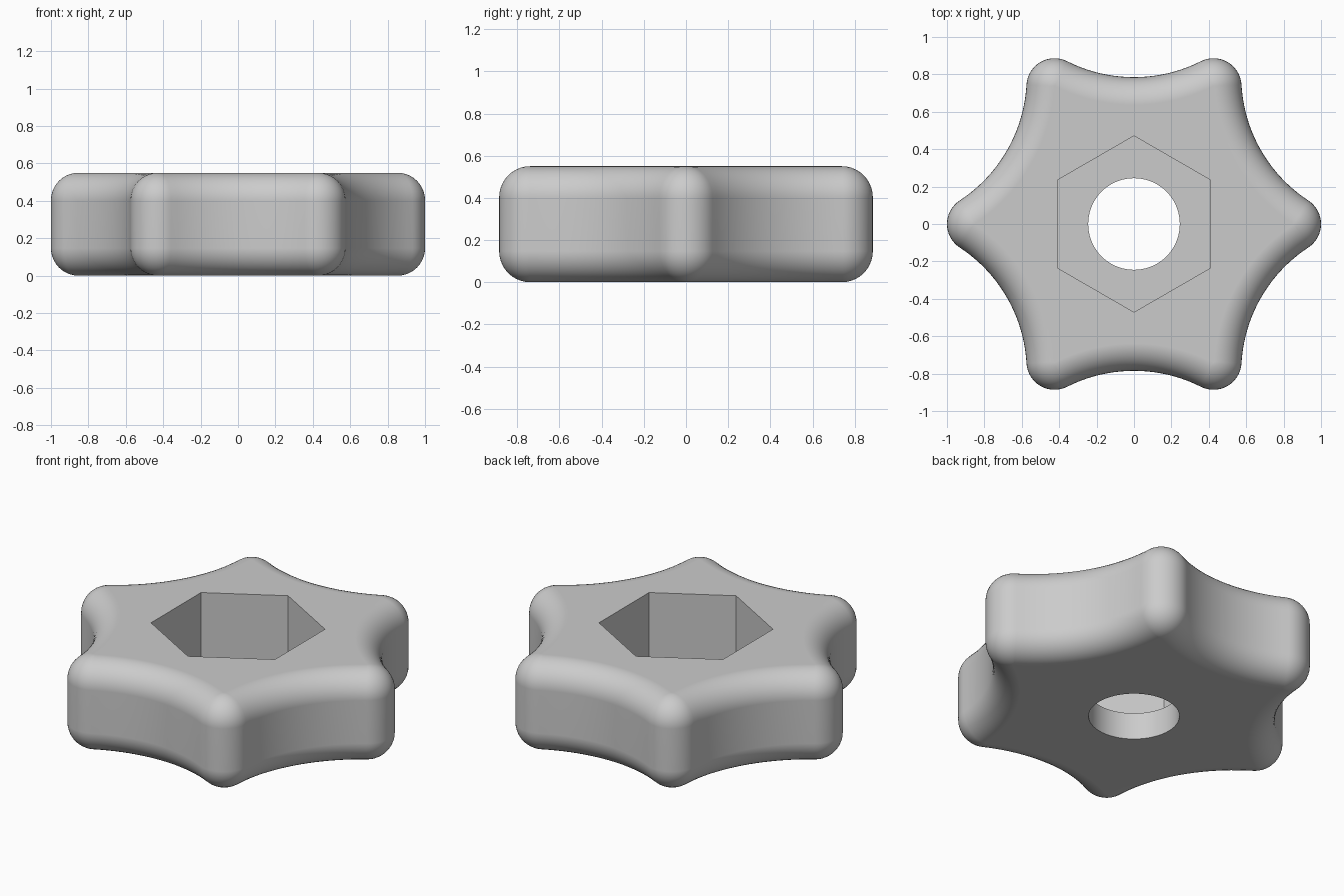
import bpy, bmesh, math
from mathutils import Vector

default = bpy.data.objects.get("Cube")
if default:
    bpy.data.objects.remove(default, do_unlink=True)

LOBES = 6
HEIGHT = 0.55
TIP_R = 0.15            # rounding of each lobe tip
TIP_C = 1.0 - TIP_R     # distance of the tip centres
VALLEY = 0.785          # distance of the scallop bottoms
FILLET = 0.147          # rounding of top and bottom edges
SEAT_Z = 0.16           # floor of the hexagonal pocket

grey = bpy.data.materials.new("light grey")
grey.use_nodes = True
colour = (0.6, 0.6, 0.6, 1)
grey.diffuse_color = colour
grey.node_tree.nodes["Principled BSDF"].inputs["Base Color"].default_value = colour


def polar(radius, angle):
    return Vector((radius * math.cos(angle), radius * math.sin(angle)))


def outline():
    """Points and outward normals of tip arcs joined by tangent scallop arcs."""
    half = math.pi / LOBES
    tx, ty = TIP_C * math.cos(half), TIP_C * math.sin(half)
    k = VALLEY - tx
    scallop_r = (ty**2 + k**2 - TIP_R**2) / (2 * (TIP_R - k))
    centre = polar(VALLEY + scallop_r, half)
    a = math.atan2(centre.y, centre.x - TIP_C)
    points = []
    for lobe in range(LOBES):
        turn = 2 * half * lobe
        tip = polar(TIP_C, turn)
        hollow = polar(VALLEY + scallop_r, turn + half)
        for i in range(16):
            n = polar(1, turn - a + 2 * a * i / 16)
            points.append((tip + TIP_R * n, n))
        for i in range(20):
            n = polar(1, turn + a + (2 * half - 2 * a) * i / 20)
            points.append((hollow - scallop_r * n, n))
    return points


def make_object(name, bm):
    bmesh.ops.recalc_face_normals(bm, faces=bm.faces)
    mesh = bpy.data.meshes.new(name)
    bm.to_mesh(mesh)
    bm.free()
    mesh.materials.append(grey)
    obj = bpy.data.objects.new(name, mesh)
    bpy.context.collection.objects.link(obj)
    return obj


def make_cutter(name, sides, radius, low, high, turn):
    bm = bmesh.new()
    base = bm.faces.new([bm.verts.new((*polar(radius, turn + math.tau * i / sides), low))
                         for i in range(sides)])
    top = bmesh.ops.extrude_face_region(bm, geom=[base])["geom"]
    bmesh.ops.translate(bm, vec=(0, 0, high - low),
                        verts=[v for v in top if isinstance(v, bmesh.types.BMVert)])
    if not base.is_valid or len(bm.faces) < sides + 2:
        bm.faces.new([v for v in bm.verts if v.co.z < (low + high) / 2])
    cutter = make_object(name, bm)
    cutter.hide_render = True
    return cutter


# Knob body: the outline swept through a rounded edge profile
STEPS = 10
profile = []
for i in range(STEPS + 1):
    t = math.pi / 2 * i / STEPS
    profile.append((FILLET * (1 - math.sin(t)), FILLET * (1 - math.cos(t))))
profile += [(inset, HEIGHT - z) for inset, z in reversed(profile)]

bm = bmesh.new()
shape = outline()
rings = [[bm.verts.new((*(p - n * inset), z)) for p, n in shape] for inset, z in profile]
for lower, upper in zip(rings, rings[1:]):
    for i in range(len(shape)):
        j = (i + 1) % len(shape)
        bm.faces.new((lower[i], lower[j], upper[j], upper[i]))
bm.faces.new(rings[0][::-1])
bm.faces.new(rings[-1])
knob = make_object("knob_body", bm)

# Hexagonal pocket from above and round through hole
cutters = [
    make_cutter("hex_pocket_cutter", 6, 0.471, SEAT_Z, HEIGHT + 0.2, math.pi / 2),
    make_cutter("bore_cutter", 72, 0.245, -0.2, SEAT_Z + 0.1, 0),
]
bpy.ops.object.select_all(action='DESELECT')
bpy.context.view_layer.objects.active = knob
knob.select_set(True)
for cutter in cutters:
    cut = knob.modifiers.new(cutter.name, 'BOOLEAN')
    cut.operation = 'DIFFERENCE'
    cut.solver = 'EXACT'
    cut.object = cutter
    bpy.ops.object.modifier_apply(modifier=cut.name)
    bpy.data.objects.remove(cutter, do_unlink=True)

# Smooth rounded sides, crisp pocket and bore edges
bpy.ops.object.shade_smooth_by_angle(angle=math.radians(30))
weighted = knob.modifiers.new("weighted_normals", 'WEIGHTED_NORMAL')
weighted.keep_sharp = True
